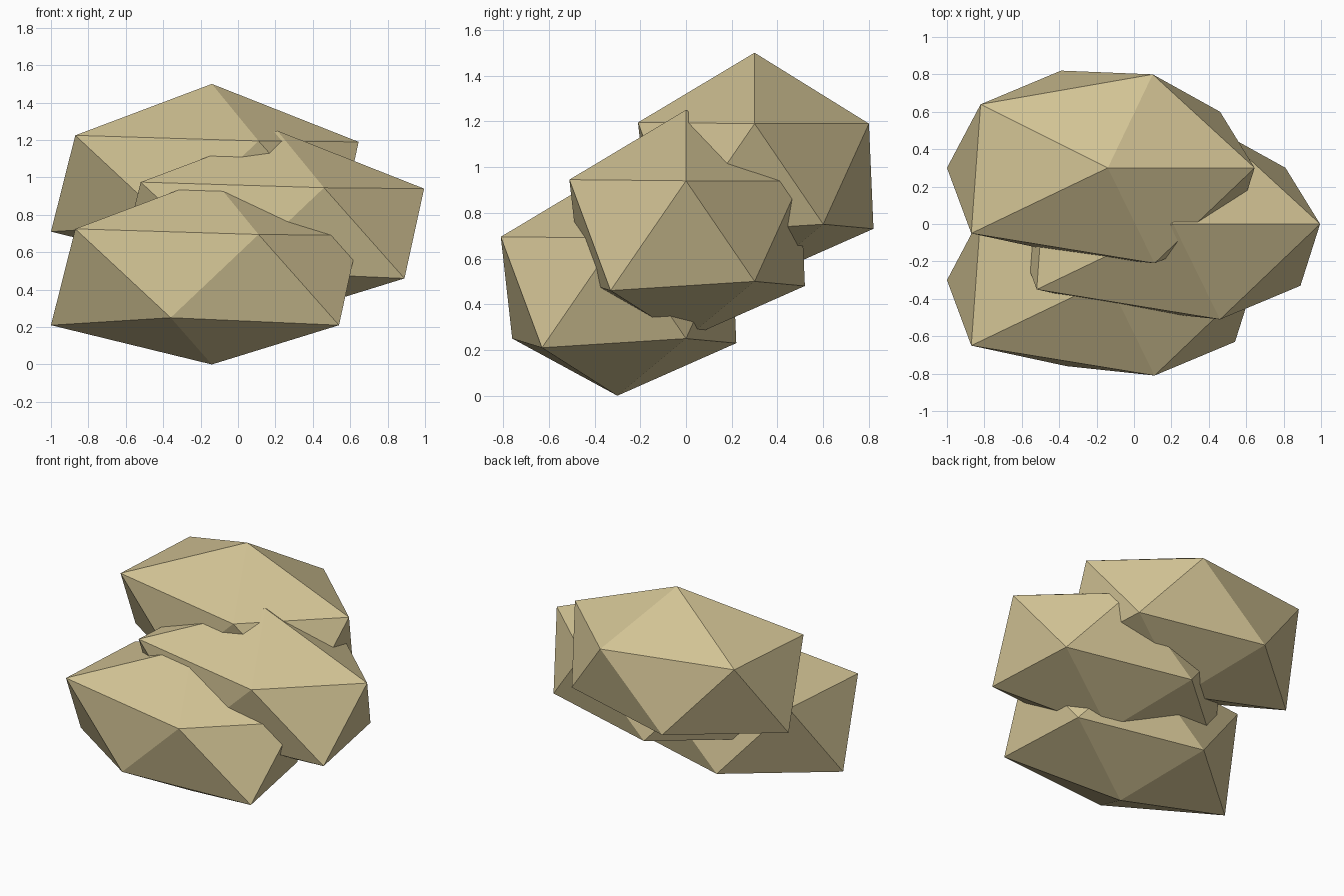
import bpy
import bmesh
from mathutils import Vector

default_cube = bpy.data.objects.get("Cube")
if default_cube:
    bpy.data.objects.remove(default_cube, do_unlink=True)

# One sandy tan for every nugget
tan = bpy.data.materials.new("sandy tan")
tan.use_nodes = True
colour = (0.65, 0.55, 0.30, 1.0)
tan.diffuse_color = colour
tan.node_tree.nodes["Principled BSDF"].inputs["Base Color"].default_value = colour

# Stretched, slightly uneven twenty-sided nugget: two poles and two rings of five
poles = [(0, 0, 0.5), (0, 0, -0.5)]
upper_ring = [(-0.73, -0.35, 0.225), (0.25, -0.51, 0.195), (0.785, 0, 0.19),
              (0.24, 0.5, 0.19), (-0.68, 0.34, 0.23)]
lower_ring = [(-0.86, 0, -0.29), (-0.22, -0.46, -0.25), (0.68, -0.33, -0.29),
              (0.6, 0.3, -0.25), (-0.25, 0.52, -0.27)]


def make_nugget_mesh():
    """Wrap a flat-faced shell around the poles and rings."""
    bm = bmesh.new()
    for point in poles + upper_ring + lower_ring:
        bm.verts.new(Vector(point))
    bmesh.ops.convex_hull(bm, input=bm.verts[:])
    bmesh.ops.recalc_face_normals(bm, faces=bm.faces[:])
    mesh = bpy.data.meshes.new("nugget")
    bm.to_mesh(mesh)
    bm.free()
    mesh.materials.append(tan)
    return mesh


def place_nugget(name, mesh, location):
    nugget = bpy.data.objects.new(name, mesh)
    nugget.location = location
    bpy.context.collection.objects.link(nugget)
    return nugget


# Three identical nuggets stacked in overlapping steps from front to back
nugget_mesh = make_nugget_mesh()
place_nugget("front_nugget", nugget_mesh, (-0.14, -0.3, 0.5))
place_nugget("middle_nugget", nugget_mesh, (0.21, 0, 0.75))
place_nugget("back_nugget", nugget_mesh, (-0.14, 0.3, 1.0))
